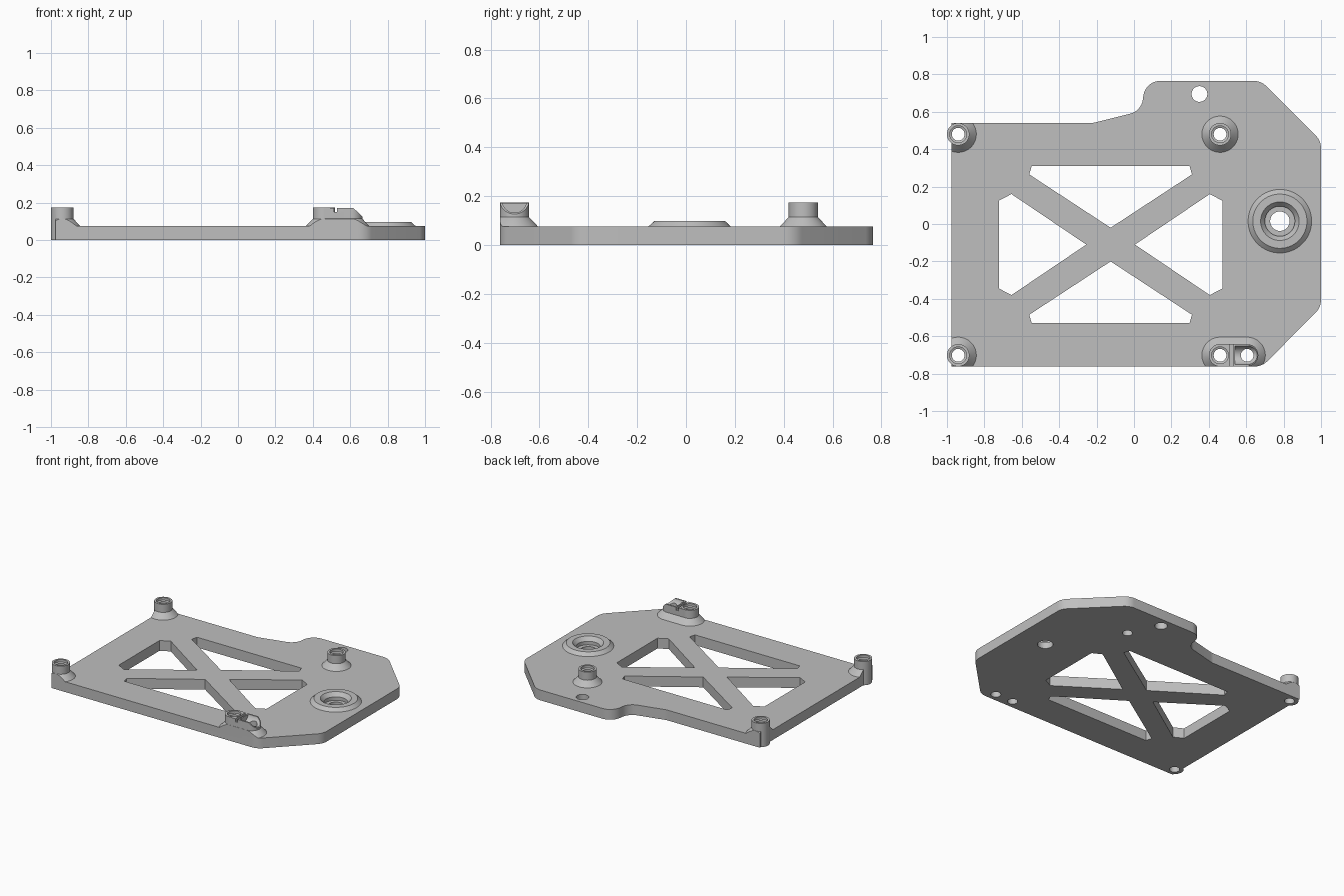
import bpy, bmesh, math
from mathutils import Vector

cube = bpy.data.objects.get("Cube")
if cube:
    bpy.data.objects.remove(cube, do_unlink=True)

grey = bpy.data.materials.new("plain grey")
grey.use_nodes = True
colour = (0.52, 0.52, 0.52, 1)
grey.diffuse_color = colour
grey.node_tree.nodes["Principled BSDF"].inputs["Base Color"].default_value = colour

PLATE = 0.075
TOP = 0.173


def add_object(name, bm):
    bmesh.ops.recalc_face_normals(bm, faces=bm.faces)
    mesh = bpy.data.meshes.new(name)
    bm.to_mesh(mesh)
    bm.free()
    mesh.materials.append(grey)
    ob = bpy.data.objects.new(name, mesh)
    bpy.context.collection.objects.link(ob)
    return ob


def prism(name, points, z0, z1):
    bm = bmesh.new()
    face = bm.faces.new([bm.verts.new((x, y, z0)) for x, y in points])
    new = bmesh.ops.extrude_face_region(bm, geom=[face])["geom"]
    bmesh.ops.translate(bm, vec=(0, 0, z1 - z0),
                        verts=[v for v in new if isinstance(v, bmesh.types.BMVert)])
    return add_object(name, bm)


def box(name, x0, x1, y0, y1, z0, z1):
    return prism(name, [(x0, y0), (x1, y0), (x1, y1), (x0, y1)], z0, z1)


def turned(name, x, y, profile, stretch=0, n=48):
    """Stack of circles (radius, z); stretch pulls the +x half into a long oval."""
    bm = bmesh.new()
    rings = []
    for r, z in profile:
        ring = []
        for i in range(n):
            a = 2 * math.pi * (i + 0.5) / n
            shift = stretch if math.cos(a) > 0 else 0
            ring.append(bm.verts.new((x + r * math.cos(a) + shift, y + r * math.sin(a), z)))
        rings.append(ring)
    for low, high in zip(rings, rings[1:]):
        for i in range(n):
            j = (i + 1) % n
            bm.faces.new((low[i], low[j], high[j], high[i]))
    bm.faces.new(rings[0][::-1])
    bm.faces.new(rings[-1])
    return add_object(name, bm)


def combine(target, tool, operation, keep=False):
    mod = target.modifiers.new(operation, "BOOLEAN")
    mod.operation, mod.solver, mod.object = operation, "EXACT", tool
    bpy.context.view_layer.objects.active = target
    bpy.ops.object.modifier_apply(modifier=mod.name)
    if not keep:
        bpy.data.objects.remove(tool, do_unlink=True)


def rounded(corners, steps=8):
    """Round each (x, y, radius) corner with an arc."""
    out = []
    for i, (x, y, r) in enumerate(corners):
        p = Vector((x, y))
        if r == 0:
            out.append((x, y))
            continue
        a = (Vector(corners[i - 1][:2]) - p).normalized()
        b = (Vector(corners[(i + 1) % len(corners)][:2]) - p).normalized()
        half = a.angle(b) / 2
        centre = p + (a + b).normalized() * (r / math.sin(half))
        start = p + a * (r / math.tan(half)) - centre
        end = p + b * (r / math.tan(half)) - centre
        turn = start.angle(end)
        for k in range(steps + 1):
            t = k / steps
            v = (start * math.sin((1 - t) * turn) + end * math.sin(t * turn)) / math.sin(turn)
            out.append(tuple(centre + v))
    return out


# Plate outline
outline = rounded([
    (-0.975, -0.762, 0), (0.685, -0.762, 0.1), (1, -0.445, 0.1), (1, 0.445, 0.1),
    (0.68, 0.765, 0.1), (0.06, 0.765, 0.09), (0.04, 0.605, 0.09),
    (-0.22, 0.54, 0.1), (-0.975, 0.54, 0)])
plate = prism("base_plate", outline, 0, PLATE)

# Four windows leaving a diagonal cross
cx, cy = -0.125, -0.11
for s in (1, -1):
    wide = [(-0.422, 0.42), (0.422, 0.42), (0.435, 0.375), (0, 0.09), (-0.435, 0.375)]
    tall = [(-0.597, 0.235), (-0.53, 0.27), (-0.13, 0), (-0.53, -0.27), (-0.597, -0.235)]
    for points in (wide, tall):
        hole = prism("window_cutter", [(cx + s * x, cy + s * y) for x, y in points], -0.1, 0.2)
        combine(plate, hole, "DIFFERENCE")

# Flared feet, trimmed to the plate outline
posts = [(-0.94, 0.48), (-0.94, -0.702), (0.46, 0.48), (0.46, -0.702)]
trim = prism("outline_trim", outline, 0.01, 0.4)
for i, (x, y) in enumerate(posts):
    foot = turned("post_foot", x, y, [(0.097, 0.04), (0.097, PLATE), (0.06, 0.114), (0.05, 0.12)],
                  0.145 if i == 3 else 0)
    combine(foot, trim, "INTERSECT", keep=True)
    combine(plate, foot, "UNION")
bpy.data.objects.remove(trim, do_unlink=True)

# Upright posts
for x, y in posts:
    z0 = 0 if x < 0 else 0.03
    combine(plate, turned("post", x, y, [(0.06, z0), (0.06, TOP)]), "UNION")

# Cable clip: oval block with a sloped end, a trough and a cross slot
clip = turned("cable_clip", 0.46, -0.702, [(0.0595, 0.04), (0.0595, TOP - 0.001)], 0.145)
slope = box("slope_cutter", 0, 0.3, -0.1, 0.1, 0, 0.2)
slope.location = (0.615, -0.7, TOP)
slope.rotation_euler = (0, math.radians(43), 0)
bpy.context.view_layer.update()
combine(clip, slope, "DIFFERENCE")
combine(plate, clip, "UNION")
trough = turned("trough_cutter", 0, 0, [(0.05, 0), (0.05, 0.2)])
trough.location = (0.54, -0.702, 0.182)
trough.rotation_euler = (0, math.pi / 2, 0)
bpy.context.view_layer.update()
combine(plate, trough, "DIFFERENCE")
combine(plate, box("slot_cutter", 0.512, 0.53, -0.9, -0.6, 0.15, 0.3), "DIFFERENCE")

# Large round boss
bx, by = 0.78, 0.015
combine(plate, turned("round_boss", bx, by, [(0.17, 0.04), (0.17, PLATE), (0.145, 0.098)]), "UNION")
combine(plate, turned("boss_recess", bx, by, [(0.08, 0.045), (0.08, 0.07), (0.104, 0.099),
                                              (0.104, 0.2)]), "DIFFERENCE")

# Drilled holes
for x, y, r in [(bx, by, 0.052), (0.35, 0.695, 0.042), (0.605, -0.702, 0.034)]:
    combine(plate, turned("drill", x, y, [(r, -0.1), (r, 0.3)]), "DIFFERENCE")
for x, y in posts:
    drill = turned("post_drill", x, y, [(0.034, -0.1), (0.034, 0.15), (0.045, 0.155), (0.045, 0.3)])
    combine(plate, drill, "DIFFERENCE")

# Keep a single material and shade
plate.data.materials.clear()
plate.data.materials.append(grey)
for face in plate.data.polygons:
    face.material_index = 0
for ob in bpy.context.selected_objects:
    ob.select_set(False)
plate.select_set(True)
bpy.context.view_layer.objects.active = plate
bpy.ops.object.shade_smooth_by_angle(angle=math.radians(30))
